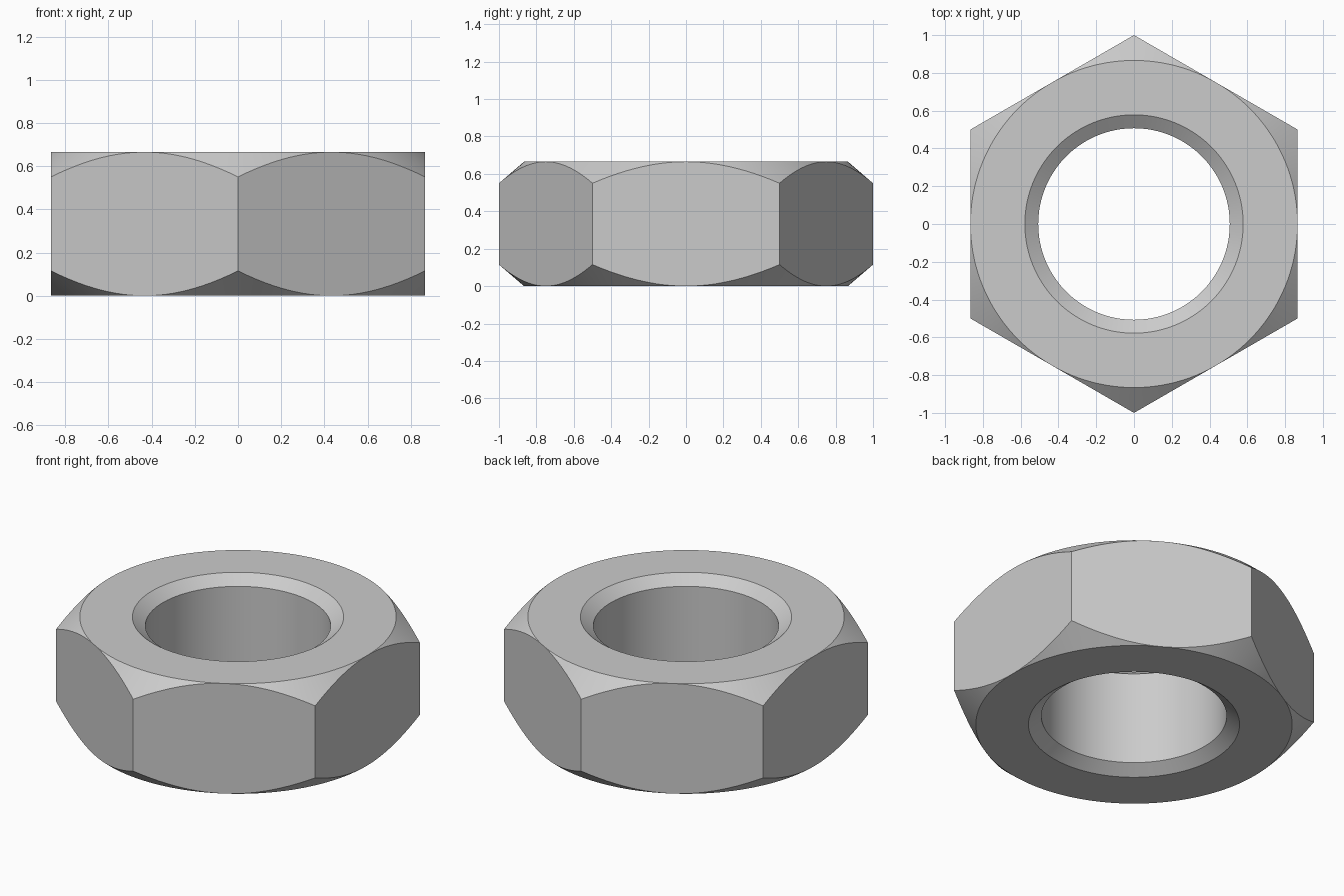
import bpy
import bmesh
from math import cos, sin, pi, radians, sqrt

cube = bpy.data.objects.get("Cube")
if cube:
    bpy.data.objects.remove(cube, do_unlink=True)

HEIGHT = 0.665
APOTHEM = sqrt(3) / 2      # flat-to-centre distance, corners reach 1
CORNER_DROP = 0.115        # chamfer depth at the hexagon corners
BORE, SINK = 0.507, 0.578  # bore radius and countersink mouth radius
SINK_DEPTH = 0.052
SEGMENTS = 144             # multiple of 12, so corners and flat centres get a column

steel = bpy.data.materials.new("steel grey")
steel.use_nodes = True
colour = (0.6, 0.6, 0.6, 1)
steel.diffuse_color = colour
steel.node_tree.nodes["Principled BSDF"].inputs["Base Color"].default_value = colour


def section(angle):
    """Closed radial cross-section (radius, height) at an angle."""
    off_flat = (angle + pi / 6) % (pi / 3) - pi / 6
    rim = APOTHEM / cos(off_flat)
    drop = CORNER_DROP * (rim - APOTHEM) / (1 - APOTHEM)
    lower = [(BORE, SINK_DEPTH), (SINK, 0), (APOTHEM, 0), (rim, drop)]
    upper = [(r, HEIGHT - z) for r, z in reversed(lower)]
    return lower + upper


# Nut body: sweep the varying section around the axis
bm = bmesh.new()
columns = []
for i in range(SEGMENTS):
    a = 2 * pi * i / SEGMENTS
    columns.append([bm.verts.new((r * cos(a), r * sin(a), z)) for r, z in section(a)])
for i, col in enumerate(columns):
    nxt = columns[(i + 1) % SEGMENTS]
    for j in range(len(col)):
        k = (j + 1) % len(col)
        bm.faces.new((col[j], nxt[j], nxt[k], col[k]))

# Weld where the chamfer vanishes at the centre of each flat
bmesh.ops.remove_doubles(bm, verts=bm.verts, dist=0.00001)
bmesh.ops.recalc_face_normals(bm, faces=bm.faces)
mesh = bpy.data.meshes.new("hex_nut")
bm.to_mesh(mesh)
bm.free()
mesh.materials.append(steel)

nut = bpy.data.objects.new("hex_nut", mesh)
bpy.context.collection.objects.link(nut)
bpy.ops.object.select_all(action="DESELECT")
nut.select_set(True)
bpy.context.view_layer.objects.active = nut
bpy.ops.object.shade_smooth_by_angle(angle=radians(25))
